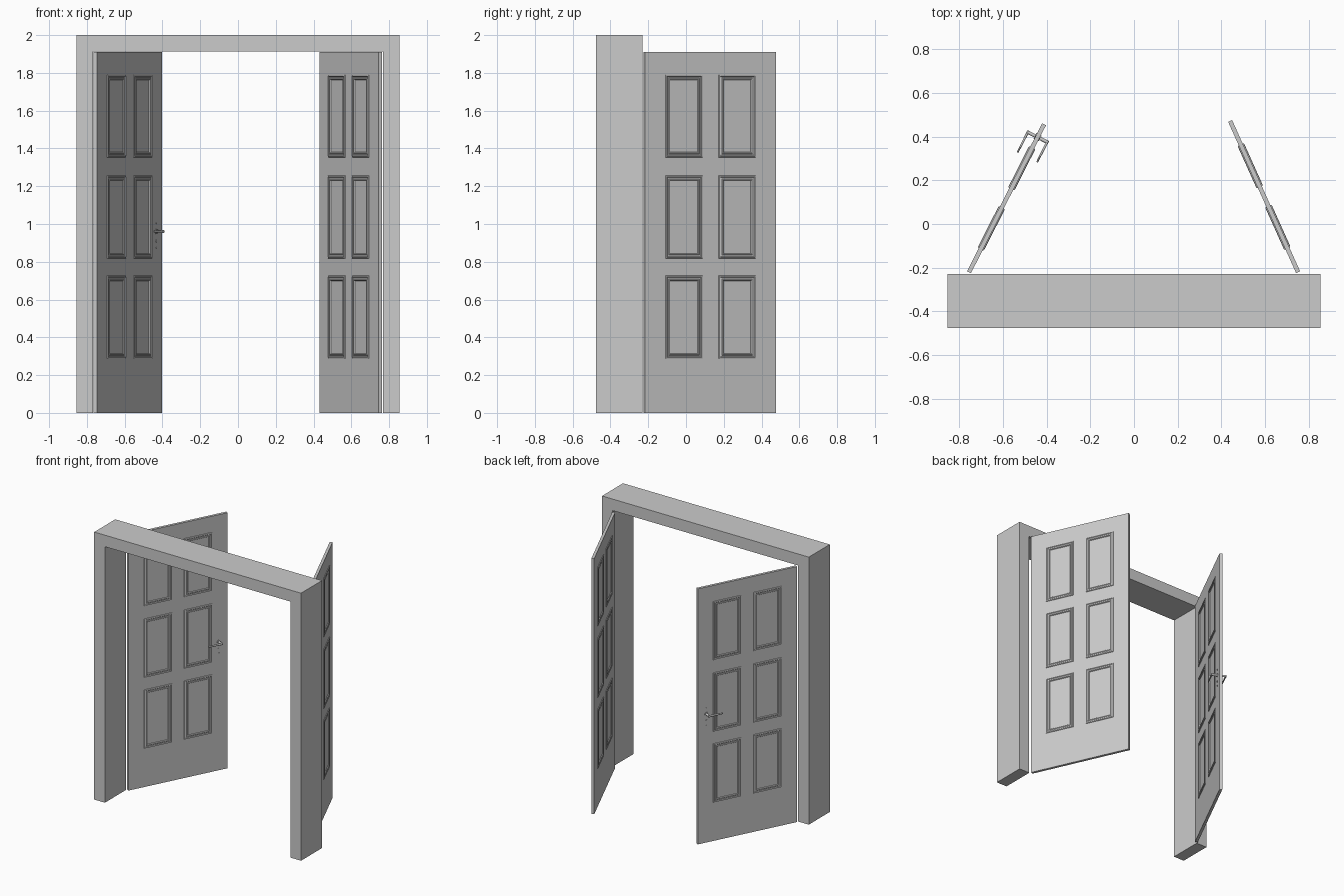
import bpy, bmesh
from math import radians, pi
from mathutils import Matrix, Vector

if "Cube" in bpy.data.objects:
    bpy.data.objects.remove(bpy.data.objects["Cube"])

DOOR_L, DOOR_H, DOOR_T = 0.76, 1.91, 0.02
# grid cuts of a door leaf: odd cells are the raised panels
CUT_X = [0, 0.118, 0.333, 0.427, 0.642, DOOR_L]
CUT_Z = [0, 0.287, 0.727, 0.817, 1.257, 1.353, 1.79, DOOR_H]
# panel moulding steps: (inset, height change)
MOULDING = [(0.002, 0.004), (0.005, 0.002), (0.004, -0.004), (0.007, 0.0),
            (0.003, 0.003), (0.003, 0.0), (0.004, -0.006)]


def finish(bm, name, matrix=Matrix()):
    bmesh.ops.recalc_face_normals(bm, faces=bm.faces)
    mesh = bpy.data.meshes.new(name)
    bm.to_mesh(mesh)
    bm.free()
    obj = bpy.data.objects.new(name, mesh)
    obj.matrix_world = matrix
    bpy.context.collection.objects.link(obj)
    return obj


def door_leaf(name, matrix):
    bm = bmesh.new()
    grid = [[bm.verts.new((x, -DOOR_T / 2, z)) for z in CUT_Z] for x in CUT_X]
    for i in range(len(CUT_X) - 1):
        for k in range(len(CUT_Z) - 1):
            bm.faces.new((grid[i][k], grid[i + 1][k], grid[i + 1][k + 1], grid[i][k + 1]))
    ext = bmesh.ops.extrude_face_region(bm, geom=bm.faces[:], use_keep_orig=True)
    moved = [g for g in ext["geom"] if isinstance(g, bmesh.types.BMVert)]
    bmesh.ops.translate(bm, verts=moved, vec=(0, DOOR_T, 0))
    bmesh.ops.recalc_face_normals(bm, faces=bm.faces)

    def in_panel(v, cuts):
        return any(a < v < b for a, b in zip(cuts[1::2], cuts[2::2]))

    bm.normal_update()
    panels = []
    for f in bm.faces:
        c = f.calc_center_median()
        if abs(f.normal.y) > 0.9 and in_panel(c.x, CUT_X) and in_panel(c.z, CUT_Z):
            panels.append(f)
    # stepped moulding on both sides of the leaf
    for inset, height in MOULDING:
        bmesh.ops.inset_individual(bm, faces=panels, thickness=inset, depth=height,
                                   use_even_offset=True)
        bm.normal_update()
    return finish(bm, name, matrix)


def rod(name, a, b, r1, r2, matrix, sides=16):
    """Round bar from a to b in door space."""
    a, b = Vector(a), Vector(b)
    d = b - a
    bm = bmesh.new()
    m = Matrix.Translation((a + b) / 2) @ d.to_track_quat('Z', 'Y').to_matrix().to_4x4()
    bmesh.ops.create_cone(bm, cap_ends=True, segments=sides, radius1=r1, radius2=r2,
                          depth=d.length, matrix=m)
    obj = finish(bm, name, matrix)
    bpy.context.view_layer.objects.active = obj
    obj.select_set(True)
    bpy.ops.object.shade_smooth_by_angle(angle=radians(40))
    obj.select_set(False)
    return obj


# door frame: U-shaped outline extruded front to back
W, IN, TOP, Y0, Y1 = 0.855, 0.767, 1.914, -0.477, -0.229
outline = [(-W, 0), (-IN, 0), (-IN, TOP), (IN, TOP), (IN, 0), (W, 0), (W, 2), (-W, 2)]
bm = bmesh.new()
face = bm.faces.new([bm.verts.new((x, Y0, z)) for x, z in outline])
ext = bmesh.ops.extrude_face_region(bm, geom=[face], use_keep_orig=True)
bmesh.ops.translate(bm, vec=(0, Y1 - Y0, 0),
                    verts=[g for g in ext["geom"] if isinstance(g, bmesh.types.BMVert)])
finish(bm, "door_frame")

# two open leaves, swung around their hinge edges
left = Matrix.Translation((-0.756, -0.221, 0)) @ Matrix.Rotation(radians(63.1), 4, 'Z')
right = Matrix.Translation((0.752, -0.221, 0)) @ Matrix.Rotation(radians(114.2), 4, 'Z')
door_leaf("left_door", left)
door_leaf("right_door", right)

# lever handle hardware on both faces of the left leaf
HX, HZ = 0.694, 0.96
for side, s in (("inner", -1), ("outer", 1)):
    face_y, out_y = s * DOOR_T / 2, s * 0.054
    rod(side + "_handle_rose", (HX, face_y * 0.8, HZ), (HX, face_y + s * 0.004, HZ),
        0.014, 0.014, left)
    rod(side + "_handle_neck", (HX, face_y * 0.8, HZ), (HX, out_y, HZ), 0.008, 0.008, left)
    lever = rod(side + "_handle_lever", (HX + 0.007, out_y - s * 0.004, HZ),
                (HX - 0.104, out_y - s * 0.004, HZ), 0.008, 0.006, left)
    # flatten the lever across the door thickness
    for v in lever.data.vertices:
        v.co.y = out_y - s * 0.004 + (v.co.y - out_y + s * 0.004) * 0.7
    # screws and keyhole cylinder
    for n, dz, r in (("top_screw", 0.045, 0.004), ("keyhole", -0.05, 0.008),
                     ("bottom_screw", -0.085, 0.004)):
        rod(f"{side}_{n}", (HX, face_y * 0.8, HZ + dz), (HX, face_y + s * 0.003, HZ + dz),
            r, r, left, 12)
